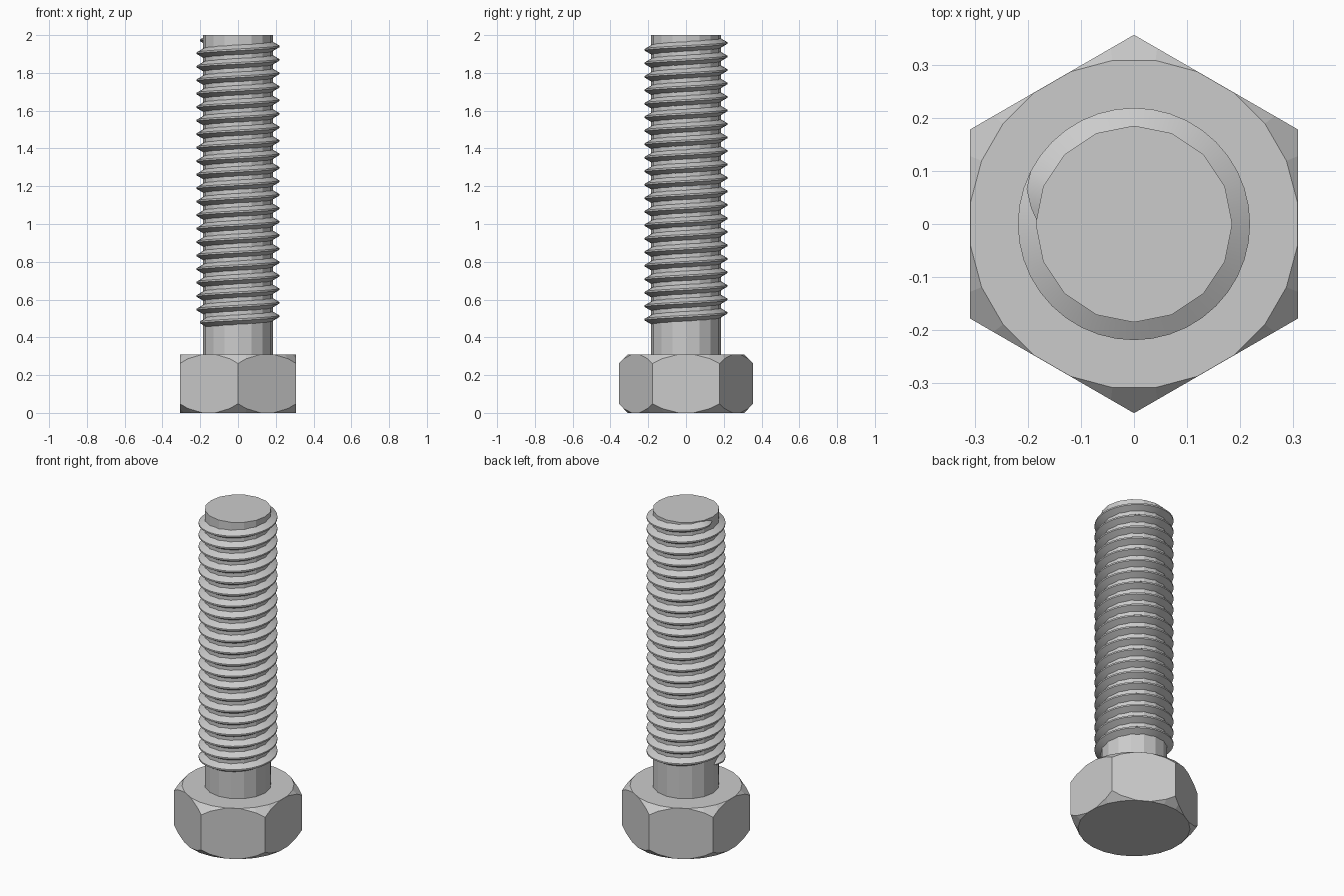
import bpy, bmesh
from math import cos, sin, pi, radians

if "Cube" in bpy.data.objects:
    bpy.data.objects.remove(bpy.data.objects["Cube"])


def add_mesh(name, verts, faces):
    mesh = bpy.data.meshes.new(name)
    mesh.from_pydata(verts, [], faces)
    bm = bmesh.new()
    bm.from_mesh(mesh)
    bmesh.ops.recalc_face_normals(bm, faces=bm.faces)
    bm.to_mesh(mesh)
    bm.free()
    obj = bpy.data.objects.new(name, mesh)
    bpy.context.collection.objects.link(obj)
    return obj


def lathe(name, profile, sides, offset=0.0):
    """Closed solid from (radius, z) rings with flat end caps."""
    verts = [(r * cos(offset + 2 * pi * k / sides), r * sin(offset + 2 * pi * k / sides), z)
             for r, z in profile for k in range(sides)]
    faces = [(i * sides + k, i * sides + (k + 1) % sides,
              (i + 1) * sides + (k + 1) % sides, (i + 1) * sides + k)
             for i in range(len(profile) - 1) for k in range(sides)]
    faces += [tuple(range(sides))[::-1],
              tuple(range((len(profile) - 1) * sides, len(profile) * sides))]
    return add_mesh(name, verts, faces)


# Hex head, corners cut back by a double cone
head = lathe("hex_head", [(0.356, -0.02), (0.356, 0.33)], 6, radians(30))
cutter = lathe("chamfer_cutter", [(0.3105, 0), (0.4105, 0.1), (0.4105, 0.21), (0.3105, 0.31)],
               24, radians(7.5))
mod = head.modifiers.new("chamfer", 'BOOLEAN')
mod.operation = 'INTERSECT'
mod.solver = 'EXACT'
mod.object = cutter
bpy.context.view_layer.objects.active = head
head.select_set(True)
bpy.ops.object.modifier_apply(modifier=mod.name)
bpy.data.objects.remove(cutter)

# Plain shank and thread core
lathe("shank", [(0.185, 0.30), (0.185, 2.0)], 16)

# Helical thread: V ridge swept 21 turns, running out at both ends
TURNS, SEG, PITCH, START = 21, 40, 1.5 / 21, 0.476
ROOT, CREST = 0.178, 0.2185
total = TURNS * SEG
verts, faces = [], []
for i in range(total + 1):
    a = pi + 2 * pi * i / SEG
    zc = START + PITCH * i / SEG
    t = min(1.0, 0.05 + min(i, total - i) / 2.5)
    crest = ROOT + (CREST - ROOT) * t
    for r, dz in ((ROOT, -0.028 * t), (crest, -0.0045 * t), (crest, 0.0045 * t), (ROOT, 0.028 * t)):
        verts.append((r * cos(a), r * sin(a), min(zc + dz, 1.999)))
for i in range(total):
    b = i * 4
    for j in range(4):
        k = (j + 1) % 4
        faces.append((b + j, b + k, b + 4 + k, b + 4 + j))
faces += [(3, 2, 1, 0), tuple(total * 4 + j for j in range(4))]
thread = add_mesh("thread", verts, faces)
bpy.ops.object.select_all(action='DESELECT')
thread.select_set(True)
bpy.context.view_layer.objects.active = thread
bpy.ops.object.shade_smooth_by_angle(angle=radians(30))
